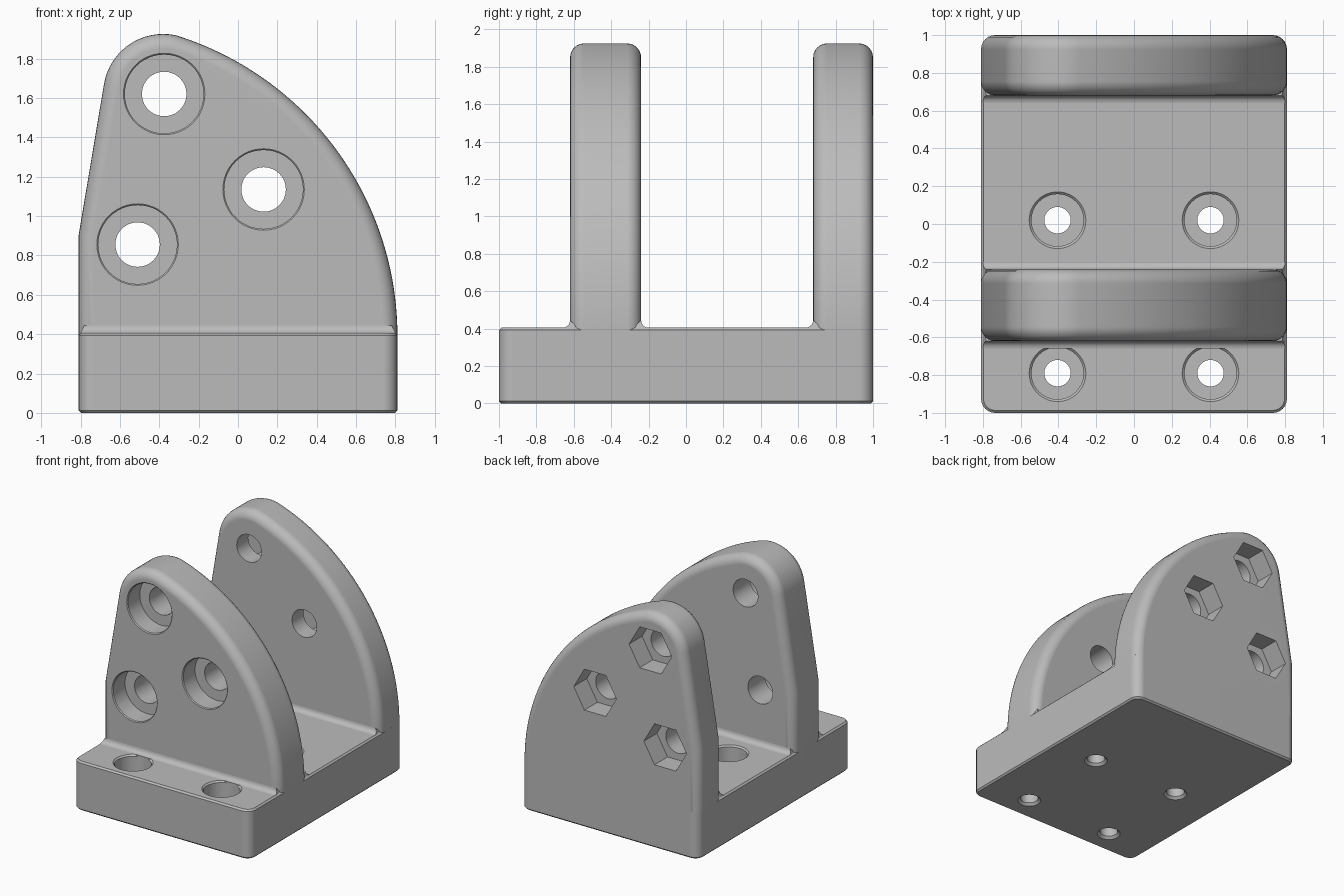
import bpy, bmesh
from math import sin, cos, pi, radians, atan2
from mathutils import Matrix, Vector

cube = bpy.data.objects.get("Cube")
if cube:
    bpy.data.objects.remove(cube, do_unlink=True)

grey = bpy.data.materials.new("plain_grey")
grey.use_nodes = True
GREY = (0.5, 0.5, 0.5, 1)
grey.diffuse_color = GREY
grey.node_tree.nodes["Principled BSDF"].inputs["Base Color"].default_value = GREY

HALF_X, BASE_TOP, ROUND = 0.81, 0.405, 0.075


def add_object(name, bm):
    bmesh.ops.recalc_face_normals(bm, faces=bm.faces)
    mesh = bpy.data.meshes.new(name)
    bm.to_mesh(mesh)
    bm.free()
    mesh.materials.append(grey)
    obj = bpy.data.objects.new(name, mesh)
    bpy.context.collection.objects.link(obj)
    return obj


def activate(obj):
    bpy.ops.object.select_all(action='DESELECT')
    obj.select_set(True)
    bpy.context.view_layer.objects.active = obj


def extrude_profile(points, shift):
    """Closed solid from a planar loop of points swept along shift."""
    bm = bmesh.new()
    face = bm.faces.new([bm.verts.new(p) for p in points])
    moved = bmesh.ops.extrude_face_region(bm, geom=[face])["geom"]
    verts = [g for g in moved if isinstance(g, bmesh.types.BMVert)]
    bmesh.ops.translate(bm, verts=verts, vec=shift)
    bmesh.ops.recalc_face_normals(bm, faces=bm.faces)
    return bm


def bevel(bm, edges, width, segments):
    bmesh.ops.bevel(bm, geom=edges, offset=width, segments=segments,
                    profile=0.5, affect='EDGES', clamp_overlap=False)


def drill(part, centres, direction, depth, r1, r2=None, sides=48):
    """Cut round or many-sided pockets starting just outside the surface."""
    bm = bmesh.new()
    axis = Vector(direction)
    lead = 0.02 if r2 is None else 0.0
    for c in centres:
        turn = axis.to_track_quat('Z', 'X').to_matrix().to_4x4()
        mid = Vector(c) + axis * (depth - lead) / 2
        bmesh.ops.create_cone(bm, cap_ends=True, segments=sides, radius1=r1,
                              radius2=r1 if r2 is None else r2, depth=depth + lead,
                              matrix=Matrix.Translation(mid) @ turn)
    cutter = add_object("cutter", bm)
    cutter.hide_render = True
    mod = part.modifiers.new("cut", 'BOOLEAN')
    mod.operation, mod.solver, mod.object = 'DIFFERENCE', 'EXACT', cutter
    activate(part)
    bpy.ops.object.modifier_apply(modifier=mod.name)
    bpy.data.objects.remove(cutter, do_unlink=True)


def finish(part):
    activate(part)
    bpy.ops.object.shade_smooth_by_angle(angle=radians(30))
    mod = part.modifiers.new("flat_normals", 'WEIGHTED_NORMAL')
    mod.keep_sharp = True


def arc(cx, cz, r, start, end, n):
    return [(cx + r * cos(start + (end - start) * i / n),
             cz + r * sin(start + (end - start) * i / n)) for i in range(n + 1)]


# Base block: rounded upright corners, chamfered top and bottom rims
bm = bmesh.new()
bmesh.ops.create_cube(bm, size=1, matrix=Matrix.Translation((0, 0, BASE_TOP / 2))
                      @ Matrix.Diagonal((2 * HALF_X, 2, BASE_TOP, 1)))
bevel(bm, [e for e in bm.edges if abs(e.verts[0].co.z - e.verts[1].co.z) > 0.1], ROUND, 6)
bevel(bm, [e for e in bm.edges if abs(e.verts[0].co.z - e.verts[1].co.z) < 0.01], 0.013, 1)
base = add_object("base", bm)

# Mounting screw holes with counterbores and small rim chamfers
screws = [(x, y) for x in (-0.405, 0.405) for y in (-0.79, 0.02)]
top = [(x, y, BASE_TOP) for x, y in screws]
bottom = [(x, y, 0) for x, y in screws]
drill(base, top, (0, 0, -1), 0.5, 0.07)
drill(base, top, (0, 0, -1), 0.2, 0.138)
drill(base, [(x, y, z + 0.005) for x, y, z in top], (0, 0, -1), 0.02, 0.155, 0.135)
drill(base, [(x, y, z - 0.005) for x, y, z in bottom], (0, 0, 1), 0.03, 0.095, 0.065)
finish(base)

# Cheek outline: sloped side, small crown arc, large sweeping arc
BIG_X, BIG_Z, CROWN_X, CROWN_Z = -0.79, 0.39, -0.38, 1.62
meet = atan2(CROWN_Z - BIG_Z, CROWN_X - BIG_X)
outline = [(HALF_X, 0.15)] + arc(BIG_X, BIG_Z, 1.6, 0, meet, 40)
outline += arc(CROWN_X, CROWN_Z, 0.305, meet, radians(170.5), 16)[1:]
outline += [(-HALF_X, 0.9), (-HALF_X, 0.15)]
BOLTS = [(-0.375, 1.62), (0.13, 1.135), (-0.51, 0.855)]


def make_cheek(name, y0, y1):
    bm = extrude_profile([(x, y0, z) for x, z in outline], (0, y1 - y0, 0))
    rims = [e for e in bm.edges if abs(e.verts[0].co.y - e.verts[1].co.y) < 0.01]
    bevel(bm, rims, ROUND, 6)
    cheek = add_object(name, bm)
    drill(cheek, [(x, y0, z) for x, z in BOLTS], (0, 1, 0), 0.5, 0.113)
    return cheek


# Front cheek takes round bolt heads, back cheek takes six-sided nuts
front_cheek = make_cheek("front_cheek", -0.62, -0.24)
heads = [(x, -0.62, z) for x, z in BOLTS]
drill(front_cheek, heads, (0, 1, 0), 0.16, 0.2)
drill(front_cheek, [(x, y - 0.005, z) for x, y, z in heads], (0, 1, 0), 0.015, 0.212, 0.197)
finish(front_cheek)

back_cheek = make_cheek("back_cheek", 0.68, 1.0)
drill(back_cheek, [(x, 1.0, z) for x, z in BOLTS], (0, -1, 0), 0.17, 0.195, sides=6)
finish(back_cheek)

# Small concave fillets where the cheeks meet the base, tapered at the ends
R = 0.04
for name, y, out in (("front_cheek_front_fillet", -0.62, -1),
                     ("front_cheek_back_fillet", -0.24, 1),
                     ("back_cheek_front_fillet", 0.68, -1)):
    curve = arc(R, BASE_TOP + R, R, 1.5 * pi, pi, 5)
    section = [(-0.06, BASE_TOP - 0.015), (R, BASE_TOP - 0.015)] + curve
    bm = extrude_profile([(-0.8, y + out * d, z) for d, z in section], (1.6, 0, 0))
    for v in bm.verts:
        v.co.x *= 1 - 0.6 * max(0, v.co.z - BASE_TOP)
    finish(add_object(name, bm))
